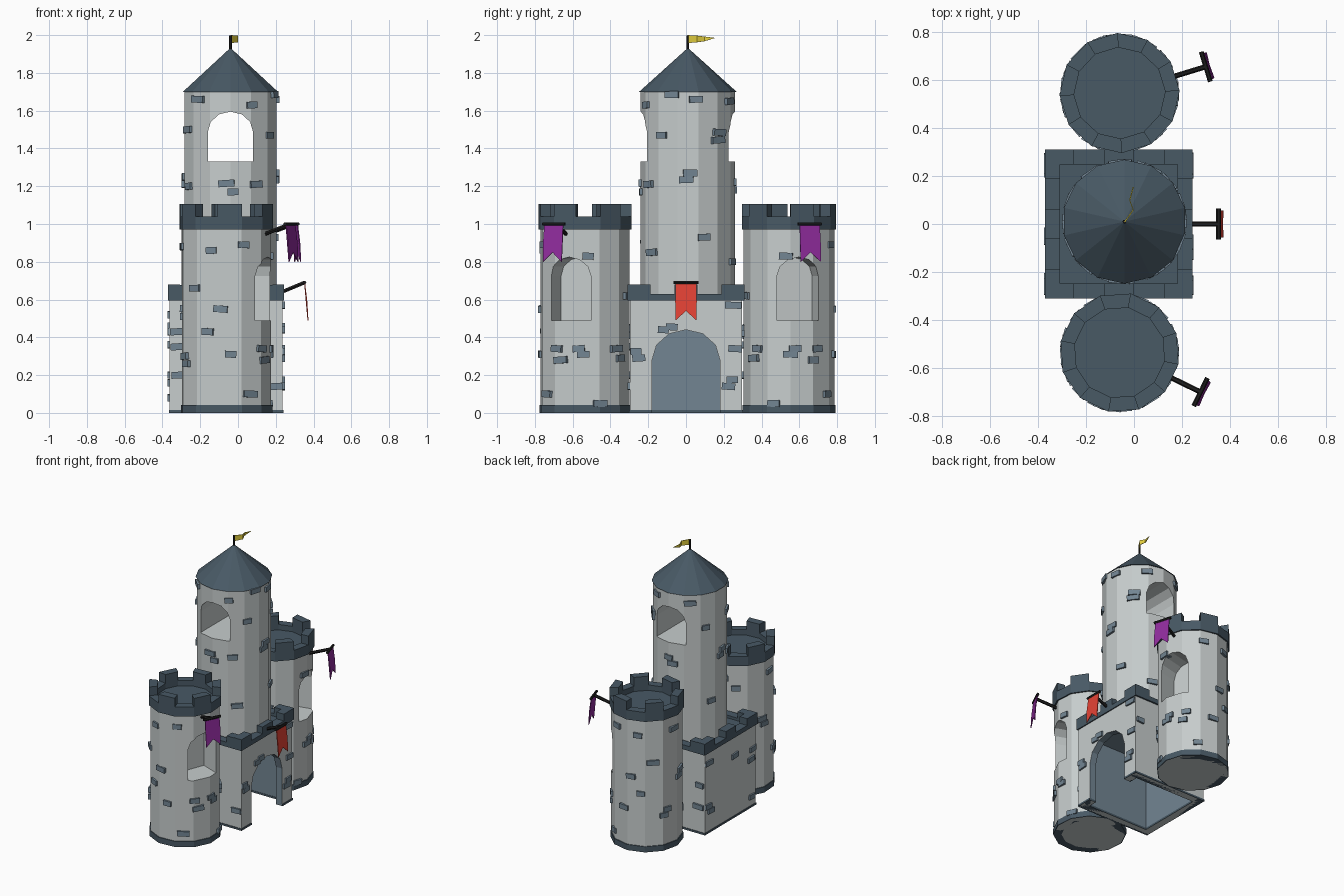
import bpy, bmesh, random
from math import sin, cos, pi, radians, asin, degrees
from mathutils import Vector, Matrix

if "Cube" in bpy.data.objects:
    bpy.data.objects.remove(bpy.data.objects["Cube"])

random.seed(4)


def material(name, rgb):
    m = bpy.data.materials.new(name)
    m.diffuse_color = (*rgb, 1)
    m.use_nodes = True
    m.node_tree.nodes["Principled BSDF"].inputs["Base Color"].default_value = m.diffuse_color
    return m


PALE = material("pale_stone", (0.57, 0.61, 0.61))
DARK = material("dark_slate", (0.065, 0.10, 0.13))
SLATE = material("slate", (0.17, 0.235, 0.29))
BLACK = material("black_iron", (0.012, 0.012, 0.012))
PURPLE = material("purple_cloth", (0.28, 0.025, 0.34))
RED = material("red_cloth", (0.78, 0.055, 0.035))
YELLOW = material("yellow_cloth", (0.80, 0.65, 0.05))


# --- helpers: every solid is a pair of matching end loops ---
def build(name, solids, mat):
    bm = bmesh.new()
    for a, b in solids:
        va, vb = [bm.verts.new(p) for p in a], [bm.verts.new(p) for p in b]
        n = len(va)
        bm.faces.new(va[::-1])
        bm.faces.new(vb)
        for i in range(n):
            j = (i + 1) % n
            bm.faces.new((va[i], va[j], vb[j], vb[i]))
    bmesh.ops.recalc_face_normals(bm, faces=bm.faces)
    me = bpy.data.meshes.new(name)
    bm.to_mesh(me)
    bm.free()
    me.materials.append(mat)
    ob = bpy.data.objects.new(name, me)
    bpy.context.collection.objects.link(ob)
    return ob


def upright(pts, z0, z1):
    return [(x, y, z0) for x, y in pts], [(x, y, z1) for x, y in pts]


def box(x0, x1, y0, y1, z0, z1):
    return upright([(x0, y0), (x1, y0), (x1, y1), (x0, y1)], z0, z1)


def polygon(c, r, n, rot=0):
    return [(c[0] + r * cos(rot + 2 * pi * i / n), c[1] + r * sin(rot + 2 * pi * i / n)) for i in range(n)]


def slab(o, ang, pts, d0, d1):
    """Outline of (sideways, height) points pushed outward along heading ang (degrees)."""
    a = radians(ang)
    n, u = Vector((cos(a), sin(a), 0)), Vector((-sin(a), cos(a), 0))
    return tuple([Vector((o[0], o[1], z)) + n * d + u * t for t, z in pts] for d in (d0, d1))


def rod(p, q, r):
    p, q = Vector(p), Vector(q)
    m = (q - p).to_track_quat('Z', 'Y').to_matrix()
    ring = [m @ Vector((r * cos(k * pi / 3), r * sin(k * pi / 3), 0)) for k in range(6)]
    return [p + v for v in ring], [q + v for v in ring]


def arch(w, z0, z1):
    rise = 0.45 * w
    return [(-w / 2, z0), (w / 2, z0)] + [
        (w / 2 * cos(pi * i / 6), z1 - rise + rise * sin(pi * i / 6)) for i in range(7)]


def stone(o, ang, t, z, d, w=0.075, h=0.036):
    tilt = Matrix.Rotation(random.uniform(-0.07, 0.07), 2)
    w *= random.uniform(0.75, 1.15)
    pts = [tilt @ Vector(c) for c in ((-w / 2, -h / 2), (w / 2, -h / 2), (w / 2, h / 2), (-w / 2, h / 2))]
    return slab(o, ang, [(t + c.x, z + c.y) for c in pts], d - 0.03, d + 0.012)


def carve(ob, solids, mat):
    cutter = build("cutter", solids, mat)
    cutter.hide_render = True
    mod = ob.modifiers.new("carve", 'BOOLEAN')
    mod.operation, mod.solver, mod.object = 'DIFFERENCE', 'EXACT', cutter
    mod.material_mode = 'TRANSFER'
    bpy.context.view_layer.objects.active = ob
    bpy.ops.object.modifier_apply(modifier=mod.name)
    bpy.data.objects.remove(cutter)


def banner(name, o, ang, d_wall, d_bar, z, mat):
    # arm, crossbar and swallow-tailed cloth
    a = radians(ang)
    at = lambda d, t, h: (o[0] + d * cos(a) - t * sin(a), o[1] + d * sin(a) + t * cos(a), h)
    build(name + "_bracket", [rod(at(d_wall, 0, z - 0.055), at(d_bar, 0, z), 0.011),
                              rod(at(d_bar, -0.065, z), at(d_bar, 0.065, z), 0.010)], BLACK)
    def cloth(off):
        return [at(d_bar + off + dd, t, z + h) for dd, t, h in
                ((0, -0.055, 0), (0, 0.055, 0), (0.012, 0.057, -0.1), (0.018, 0.055, -0.2),
                 (0.015, 0, -0.15), (0.018, -0.055, -0.2), (0.012, -0.057, -0.1))]
    build(name + "_cloth", [(cloth(-0.002), cloth(0.003))], mat)


# --- side towers ---
N = 12
STONES = [(-85, 0.31), (-68, 0.89), (-39, 0.34), (-33, 0.28), (-8, 0.34), (-2, 0.31), (4, 0.83),
          (-58, 0.10), (45, 0.34), (52, 0.29), (20, 0.05), (70, 0.62), (95, 0.45), (102, 0.41),
          (120, 0.80), (140, 0.22), (165, 0.55), (170, 0.51), (185, 0.88), (200, 0.30), (206, 0.26),
          (225, 0.66), (245, 0.43), (250, 0.86), (262, 0.55)]


def tower(name, c, face, flag, side):
    rot = radians(flag) + pi / N
    shaft = build(name + "_shaft", [upright(polygon(c, 0.24, N, rot), 0, 0.985)], PALE)
    carve(shaft, [slab(c, face, arch(0.225, 0.49, 0.825), 0.06, 0.4)], PALE)
    outer, inner = polygon(c, 0.25, N, rot), polygon(c, 0.19, N, rot)
    low = polygon(c, 0.246, N, rot)
    wedge = lambda o, i, k: [o[k], o[(k + 1) % N], i[(k + 1) % N], i[k]]
    build(name + "_base_course", [upright(wedge(low, inner, k), 0, 0.042) for k in range(N)], DARK)
    build(name + "_battlements",
          [upright(wedge(outer, inner, k), 0.97, 1.105 if k % 2 else 1.04) for k in range(N)]
          + [upright(inner, 0.975, 1.0)], DARK)
    build(name + "_stones", [stone(c, a * side, 0, z, 0.234) for a, z in STONES], SLATE)
    banner(name + "_banner", c, flag, 0.22, 0.375, 1.0, PURPLE)


tower("front_tower", (-0.06, -0.535), -21, -26, 1)
tower("back_tower", (-0.06, 0.545), 13, 17, -1)

# --- gatehouse: hollow box, open below, arched doorway on +x ---
X0, X1, Y = -0.362, 0.236, 0.297
gate = build("gatehouse_walls", [box(X0, X1, -Y, Y, 0.0, 0.605)], PALE)
carve(gate, [box(X0 + 0.05, X1 - 0.05, -Y + 0.05, Y - 0.05, -0.1, 0.52)], SLATE)
carve(gate, [slab((0, 0), 0, arch(0.36, -0.05, 0.44), 0.1, 0.4)], SLATE)
E = 0.004
build("gatehouse_sill", [
    box(X0 - E, X0 + 0.052, -Y - E, Y + E, 0, 0.014),
    *[box(X0, X1, s * (Y - 0.052), s * (Y + E), 0, 0.014) for s in (1, -1)],
    *[box(X1 - 0.052, X1 + E, s * 0.18, s * (Y + E), 0, 0.014) for s in (1, -1)]], DARK)

# gatehouse parapet and merlons
bx0, bx1, by, t = X0 - 0.008, X1 + 0.008, Y + 0.012, 0.062
parapet = [box(bx0, bx1, -by, by, 0.596, 0.61)]
for x0, x1 in ((bx0, bx0 + t), (bx1 - t, bx1)):
    parapet += [box(x0, x1, -by, by, 0.60, 0.63)]
    parapet += [box(x0, x1, y - 0.06, y + 0.06, 0.62, 0.68) for y in (-by + 0.06, 0, by - 0.06)]
mx = (bx0 + bx1) / 2
for s in (-1, 1):
    parapet += [box(bx0, bx1, s * (by - t), s * by, 0.60, 0.63)]
    parapet += [box(x - 0.06, x + 0.06, s * (by - t), s * by, 0.62, 0.678)
                for x in (bx0 + 0.06, mx, bx1 - 0.06)]
build("gatehouse_battlements", parapet, DARK)

# gatehouse stones: heading, sideways, height
O = (mx, 0)
half = (X1 - X0) / 2
gs = [(0, -0.265, 0.325), (0, -0.25, 0.29), (0, -0.12, 0.44), (0, -0.075, 0.455), (0, 0.245, 0.175),
      (0, 0.225, 0.14), (0, 0.25, 0.57), (0, 0.26, 0.34), (180, 0.26, 0.43), (180, 0.24, 0.36),
      (180, -0.26, 0.2), (180, -0.23, 0.16), (180, -0.25, 0.52), (180, 0.05, 0.46), (180, 0.25, 0.08),
      (90, 0.26, 0.36), (90, 0.25, 0.20), (90, -0.26, 0.42), (270, -0.26, 0.43), (270, -0.26, 0.35),
      (270, 0.26, 0.14), (270, -0.25, 0.2)]
build("gatehouse_stones", [stone(O, a, u, z, half) for a, u, z in gs], SLATE)
banner("gate_banner", (0, 0), 0, 0.22, 0.352, 0.69, RED)

# --- central keep with through-going window ---
K = (-0.04, 0.01)
M = 14
keep = build("keep_shaft", [upright(polygon(K, 0.25, M, pi / M), 0.56, 1.705)], PALE)
carve(keep, [slab(K, -90, arch(0.24, 1.33, 1.595), -0.4, 0.4)], PALE)
build("keep_roof", [(upright(polygon(K, 0.258, M, pi / M), 1.70, 1)[0],
                     upright(polygon(K, 0.003, M, pi / M), 1, 1.93)[1])], DARK)
ks = [(-34, 1.47), (42, 1.485), (40, 1.445), (3, 1.27), (-2, 1.235), (-57, 1.21), (-20, 1.685),
      (-134, 1.66), (-63, 1.63), (-95, 1.215), (-87, 1.17), (-152, 1.2), (62, 1.65), (90, 1.22),
      (97, 1.18), (125, 1.64), (150, 1.45), (185, 1.25), (180, 1.21), (205, 1.5), (230, 0.95),
      (160, 0.9), (20, 0.93), (-50, 0.85), (70, 0.8), (-110, 0.9), (10, 1.66)]
build("keep_stones", [stone(K, a, 0, z, 0.246) for a, z in ks], SLATE)

# roof pole and pennant
build("roof_pole", [rod((*K, 1.90), (*K, 1.998), 0.008)], BLACK)
flag = [(0, 0, 2.0), (0.035, 0.05, 1.997), (0.02, 0.09, 1.992), (0.035, 0.145, 1.985),
        (0.02, 0.09, 1.968), (0.035, 0.05, 1.962), (0, 0, 1.958)]
pennant = [Vector((K[0] + x, K[1] + y, z)) for x, y, z in flag]
quads = [[pennant[i] for i in (0, 1, 5, 6)], [pennant[i] for i in (1, 2, 4, 5)], [pennant[i] for i in (2, 3, 4)]]
off = Vector((0.004, -0.002, 0))
build("roof_pennant", [(q, [p + off for p in q]) for q in quads], YELLOW)
